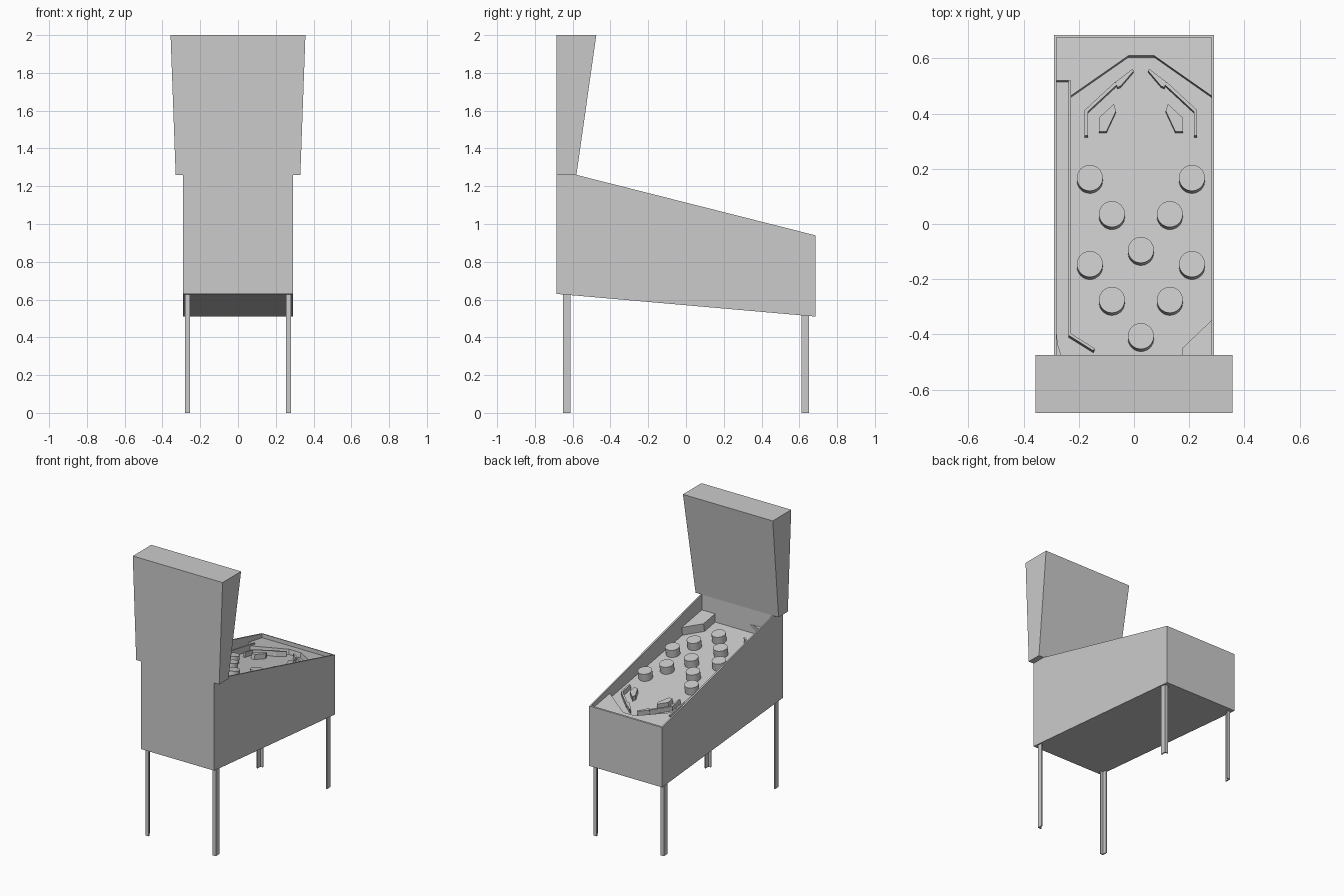
import bpy, bmesh, math
from mathutils import Vector

if "Cube" in bpy.data.objects:
    bpy.data.objects.remove(bpy.data.objects["Cube"])

CX = 0.025                       # symmetry line of the playing area
SLOPE = 0.168
UP = Vector((0, SLOPE, 1)).normalized()


def floor_z(y):
    return 0.965 + SLOPE * (0.16 - y)


def make(name, bottom, top):
    """Solid joining two matching outlines."""
    bm = bmesh.new()
    a = [bm.verts.new(p) for p in bottom]
    b = [bm.verts.new(p) for p in top]
    n = len(a)
    bm.faces.new(a)
    bm.faces.new(b)
    for i in range(n):
        j = (i + 1) % n
        bm.faces.new((a[i], a[j], b[j], b[i]))
    bmesh.ops.recalc_face_normals(bm, faces=bm.faces)
    me = bpy.data.meshes.new(name)
    bm.to_mesh(me)
    bm.free()
    ob = bpy.data.objects.new(name, me)
    bpy.context.collection.objects.link(ob)
    return ob


def side_prism(name, yz, half):
    return make(name, [(-half, y, z) for y, z in yz], [(half, y, z) for y, z in yz])


def plate(name, xy, h):
    """Raised shape standing square on the sloping playfield; xy is its top outline."""
    base, top = [], []
    for x, y in xy:
        yb = y - UP.y * h
        p = Vector((x, yb, floor_z(yb)))
        base.append(p - UP * 0.003)
        top.append(p + UP * h)
    return make(name, base, top)


def strip(name, path, w, h):
    """Rail of width w along an open path."""
    pts = [Vector(p) for p in path]
    left, right = [], []
    for i, p in enumerate(pts):
        dirs = []
        if i > 0:
            dirs.append((p - pts[i - 1]).normalized())
        if i < len(pts) - 1:
            dirs.append((pts[i + 1] - p).normalized())
        d = sum(dirs, Vector((0, 0))).normalized()
        nrm = Vector((-d.y, d.x)) * (w / 2 / d.dot(dirs[0]))
        left.append(p + nrm)
        right.append(p - nrm)
    return plate(name, left + right[::-1], h)


# Cabinet: wedge body with a hollow above the playfield
cabinet = side_prism("cabinet", [(-0.685, 0.63), (0.685, 0.51), (0.685, 0.94),
                                 (-0.58, 1.26), (-0.685, 1.26)], 0.29)
cutter = side_prism("hollow_cutter", [(-0.582, floor_z(-0.582)), (0.675, floor_z(0.675)),
                                      (0.675, 1.5), (-0.582, 1.5)], 0.28)
cutter.hide_render = True
mod = cabinet.modifiers.new("hollow", 'BOOLEAN')
mod.operation = 'DIFFERENCE'
mod.solver = 'EXACT'
mod.object = cutter
bpy.context.view_layer.objects.active = cabinet
bpy.ops.object.modifier_apply(modifier=mod.name)
bpy.data.objects.remove(cutter)


# Backbox: widens and leans forward towards the top
def ring(hx, front, z):
    return [(-hx, -0.685, z), (hx, -0.685, z), (hx, front, z), (-hx, front, z)]


make("backbox", ring(0.33, -0.58, 1.26), ring(0.357, -0.475, 2.0))

# Legs: angle sections, open towards the inside
for sx in (-1, 1):
    for sy, top in ((-1, 0.635), (1, 0.525)):
        ell = [(0.28, 0.652), (0.28, 0.612), (0.272, 0.612),
               (0.272, 0.644), (0.254, 0.644), (0.254, 0.652)]
        make("leg", [(sx * x, sy * y, 0) for x, y in ell],
             [(sx * x, sy * y, top) for x, y in ell])

# Round bumpers
spots = [(0, -0.094), (0, -0.406)]
for s in (-1, 1):
    spots += [(s * 0.185, 0.167), (s * 0.105, 0.036), (s * 0.185, -0.145), (s * 0.105, -0.275)]
for x, y in spots:
    circle = [(CX + x + 0.047 * math.cos(t * math.pi / 16),
               y + 0.047 * math.sin(t * math.pi / 16)) for t in range(32)]
    bumper = plate("bumper", circle, 0.055)
    bpy.ops.object.select_all(action='DESELECT')
    bumper.select_set(True)
    bpy.context.view_layer.objects.active = bumper
    bpy.ops.object.shade_smooth_by_angle()

# Slingshots, lane guides and flippers, mirrored
for s in (-1, 1):
    def m(pts):
        return [(CX + s * x, y) for x, y in pts]
    plate("slingshot", m([(0.152, 0.335), (0.152, 0.385), (0.098, 0.435),
                          (0.09, 0.41), (0.125, 0.335)]), 0.035)
    strip("lane_guide", m([(0.198, 0.32), (0.198, 0.41), (0.09, 0.51)]), 0.012, 0.035)
    plate("flipper", m([(0.092, 0.515), (0.085, 0.495), (0.073, 0.5),
                        (0.026, 0.555), (0.03, 0.562)]), 0.035)

# Apron at the player end
plate("apron", [(-0.28, 0.52), (-0.238, 0.52), (-0.228, 0.465), (-0.02, 0.61),
                (0.073, 0.61), (0.28, 0.465), (0.28, 0.675), (-0.28, 0.675)], 0.035)

# Ball launch lane rail with its deflected end
strip("launch_rail", [(-0.233, 0.52), (-0.233, -0.4), (-0.145, -0.455)], 0.01, 0.045)

# Corner blocks at the far end
plate("corner_block", [(0.28, -0.35), (0.175, -0.45), (0.175, -0.58), (0.28, -0.58)], 0.06)
arc = [(-0.1 - 0.18 * math.cos(t * math.pi / 16),
        -0.4 - 0.18 * math.sin(t * math.pi / 16)) for t in range(9)]
plate("curved_corner", arc + [(-0.28, -0.58)], 0.06)
